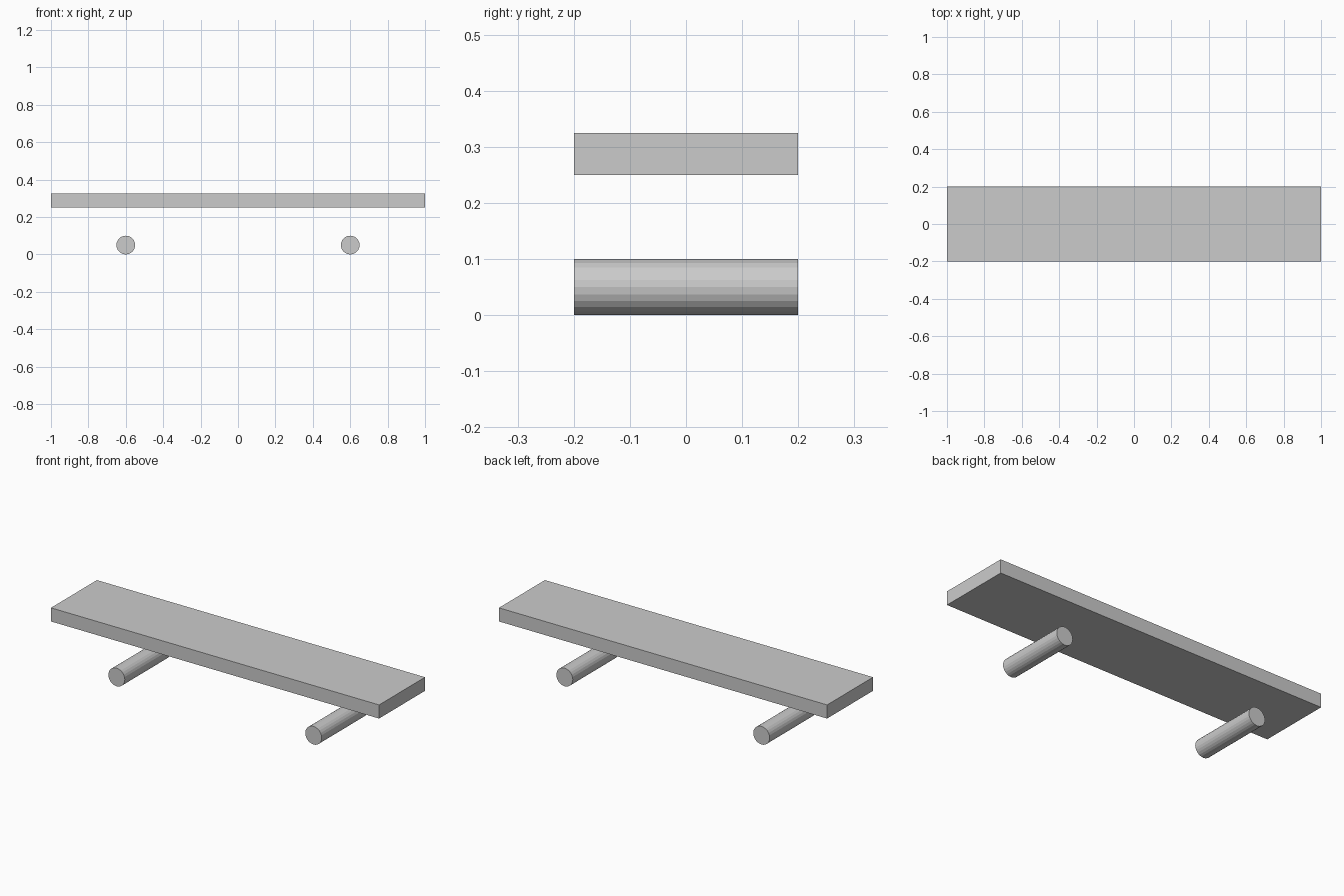
import bpy
from math import pi

if "Cube" in bpy.data.objects:
    bpy.data.objects.remove(bpy.data.objects["Cube"])

# Flat deck board
bpy.ops.mesh.primitive_cube_add(size=1, location=(0, 0, 0.2875))
deck = bpy.context.object
deck.name = "deck"
deck.scale = (2.0, 0.4, 0.075)
bpy.ops.object.transform_apply(location=False, rotation=False, scale=True)


def add_roller(name, x):
    """Flat-shaded 24-sided roller lying along y, resting on the ground."""
    bpy.ops.mesh.primitive_cylinder_add(
        vertices=24, radius=0.05, depth=0.4,
        location=(x, 0, 0.05), rotation=(pi / 2, 0, 0))
    bpy.context.object.name = name


# Pair of wheel rollers under the deck
for name, x in (("left_roller", -0.6), ("right_roller", 0.6)):
    add_roller(name, x)
